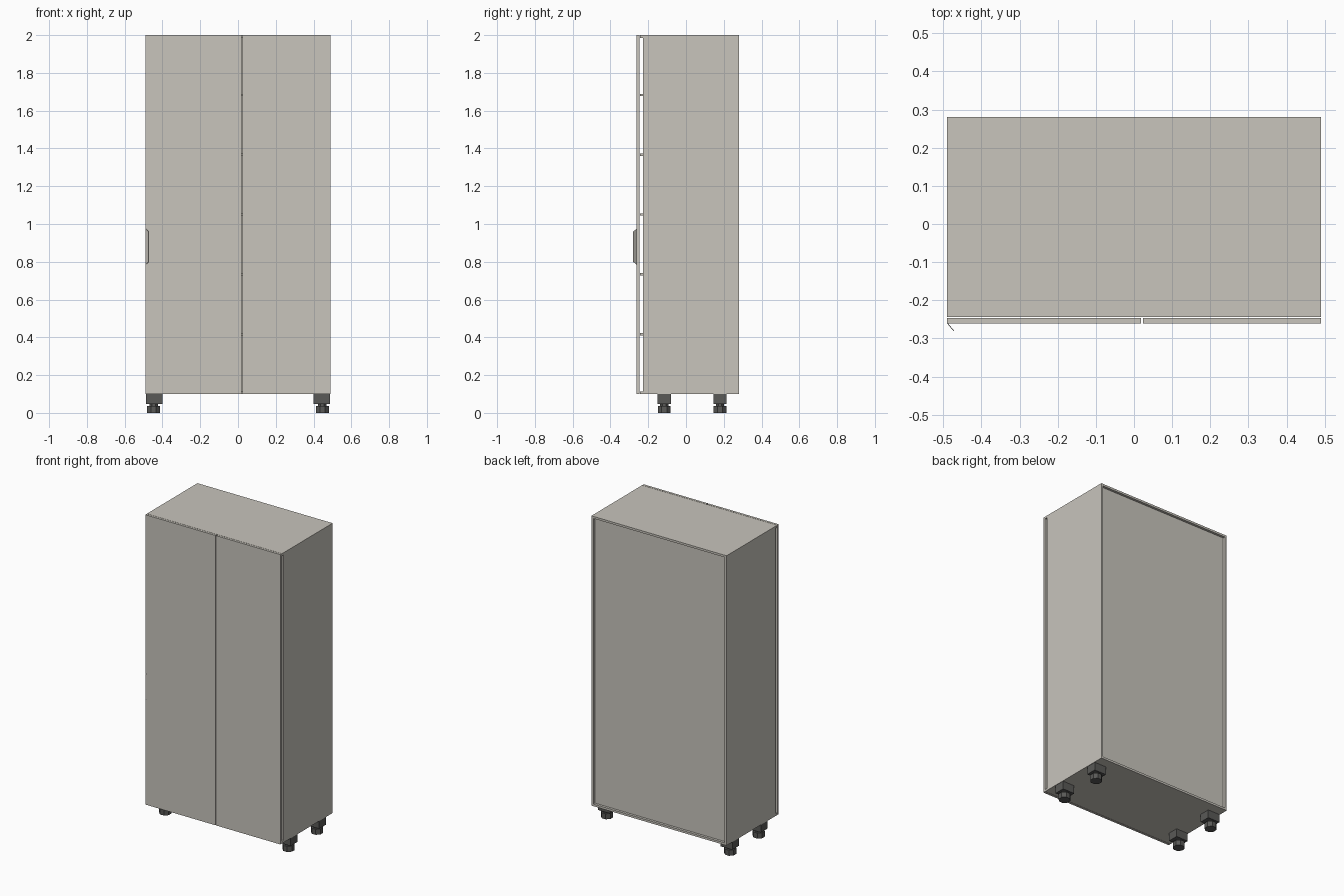
import bpy, bmesh, math

if "Cube" in bpy.data.objects:
    bpy.data.objects.remove(bpy.data.objects["Cube"])


def mat(name, rgb):
    m = bpy.data.materials.new(name)
    m.diffuse_color = (*rgb, 1)
    m.use_nodes = True
    m.node_tree.nodes["Principled BSDF"].inputs["Base Color"].default_value = m.diffuse_color
    return m


BEIGE = mat("warm_grey_panel", (0.58, 0.555, 0.505))
DARK = mat("dark_grey_feet", (0.10, 0.10, 0.095))


def finish(name, bm, material):
    bmesh.ops.recalc_face_normals(bm, faces=bm.faces)
    me = bpy.data.meshes.new(name)
    bm.to_mesh(me)
    bm.free()
    me.materials.append(material)
    ob = bpy.data.objects.new(name, me)
    bpy.context.collection.objects.link(ob)
    return ob


def box(name, x, y, z, material=BEIGE):
    bm = bmesh.new()
    bmesh.ops.create_cube(bm, size=1)
    for v in bm.verts:
        v.co = [lo + (c + 0.5) * (hi - lo) for c, (lo, hi) in zip(v.co, (x, y, z))]
    return finish(name, bm, material)


def cylinder(name, x, y, z0, z1, r, sides, material):
    bm = bmesh.new()
    bmesh.ops.create_cone(bm, cap_ends=True, segments=sides, radius1=r, radius2=r, depth=z1 - z0)
    for v in bm.verts:
        a = math.pi / sides
        cx, cy = v.co.x, v.co.y
        v.co = (x + cx * math.cos(a) - cy * math.sin(a),
                y + cx * math.sin(a) + cy * math.cos(a),
                v.co.z + (z0 + z1) / 2)
    return finish(name, bm, material)


W, T = 0.49, 0.014            # half width, board thickness
Z0, Z1 = 0.10, 2.0            # carcass bottom and top
FRONT, BACK = -0.244, 0.28    # depth of the horizontal boards

# Carcass: full-depth top and bottom, sides set back behind the doors
box("top_panel", (-W, W), (FRONT, BACK), (Z1 - T, Z1))
box("bottom_panel", (-W, W), (FRONT, BACK), (Z0, Z0 + T))
for s, side in ((-1, "left"), (1, "right")):
    xs = sorted((s * W, s * (W - T)))
    box(side + "_side_panel", xs, (-0.227, BACK), (Z0 + T, Z1 - T))
box("back_panel", (-W + T, W - T), (0.25, 0.264), (Z0 + T, Z1 - T))
box("centre_divider", (0.013, 0.027), (-0.227, 0.25), (Z0 + T, Z1 - T))

# Shelves divide the height into six equal bays
for i in range(1, 6):
    z = Z0 + (Z1 - Z0) * i / 6
    box(f"shelf_{i}", (-W + T, W - T), (FRONT, 0.25), (z - 0.006, z + 0.006))

# Doors, with a narrow gap between them
box("left_door", (-W, 0.018), (-0.261, -0.246), (Z0, Z1))
box("right_door", (0.024, W), (-0.261, -0.246), (Z0, Z1))

# Handle: thin diagonal plate with clipped outer corners
bm = bmesh.new()
profile = [(0, 0.785), (0, 0.975), (1, 0.960), (1, 0.800)]
rings = []
for off in (0, 0.002):
    rings.append([bm.verts.new((-0.49 + 0.016 * t + off, -0.261 - 0.019 * t + off * 0.3, z))
                  for t, z in profile])
bm.faces.new(rings[0])
bm.faces.new(rings[1])
for i in range(4):
    j = (i + 1) % 4
    bm.faces.new((rings[0][i], rings[0][j], rings[1][j], rings[1][i]))
finish("door_handle", bm, BEIGE)

# Adjustable feet: mounting block, neck and octagonal pad
for sx in (-1, 1):
    for y, row in ((-0.115, "front"), (0.18, "rear")):
        n = f"{row}_{'left' if sx < 0 else 'right'}_foot"
        box(n + "_block", sorted((sx * 0.40, sx * 0.487)), (y - 0.035, y + 0.035), (0.047, Z0), DARK)
        cylinder(n + "_neck", sx * 0.447, y, 0.03, 0.05, 0.024, 8, DARK)
        cylinder(n + "_pad", sx * 0.447, y, 0.0, 0.036, 0.037, 8, DARK)
